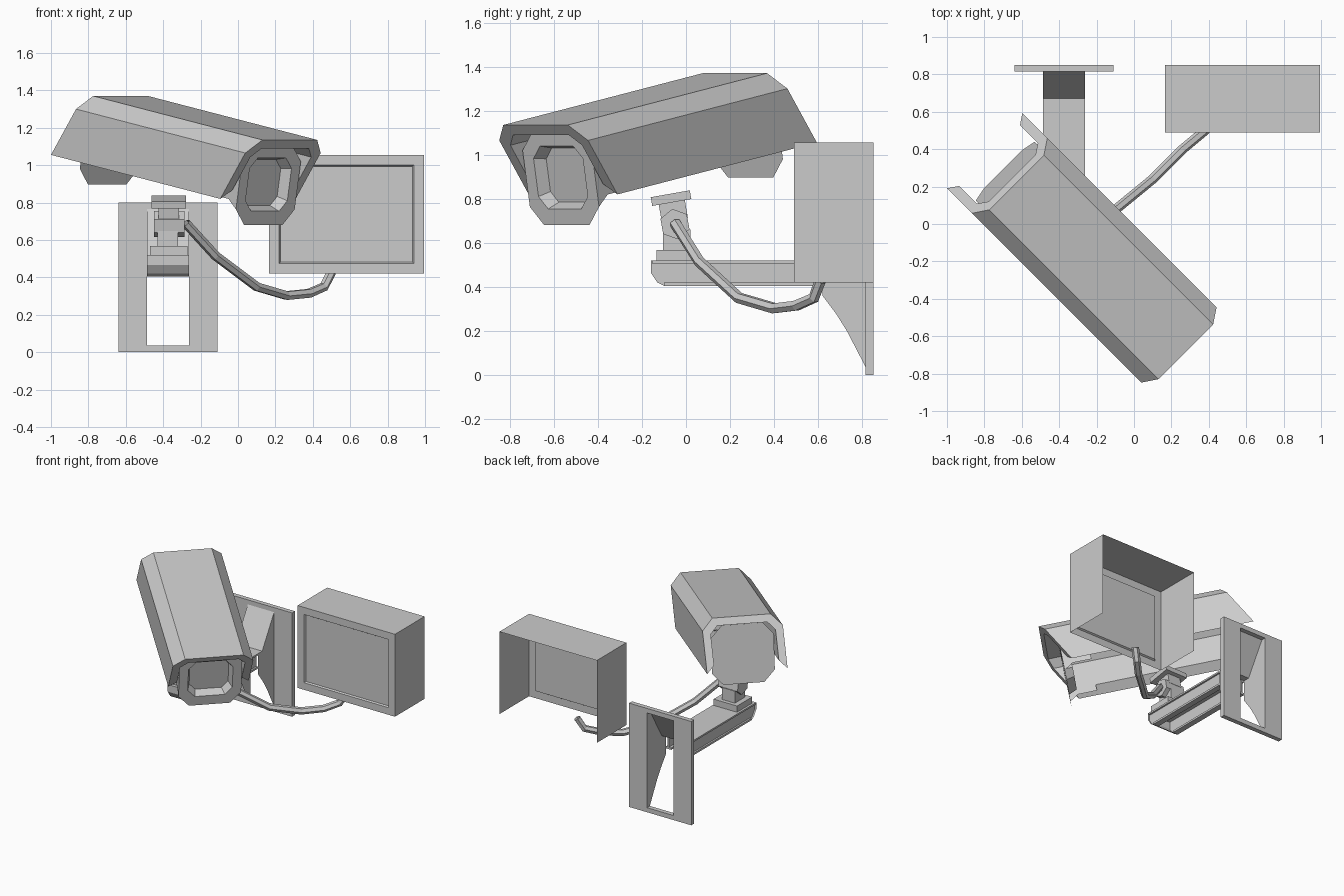
import bpy, bmesh, math
from mathutils import Vector, Matrix

if "Cube" in bpy.data.objects:
    bpy.data.objects.remove(bpy.data.objects["Cube"])


def make(name, verts, faces):
    me = bpy.data.meshes.new(name)
    me.from_pydata([tuple(v) for v in verts], [], faces)
    bm = bmesh.new()
    bm.from_mesh(me)
    bmesh.ops.recalc_face_normals(bm, faces=bm.faces)
    bm.to_mesh(me)
    bm.free()
    ob = bpy.data.objects.new(name, me)
    bpy.context.collection.objects.link(ob)
    return ob


def loft(name, loops, caps=(False, False), ring=False):
    n = len(loops[0])
    verts = [v for lp in loops for v in lp]
    count = len(loops)
    faces = []
    for k in range(count if ring else count - 1):
        a, b = k * n, ((k + 1) % count) * n
        faces += [(a + i, a + (i + 1) % n, b + (i + 1) % n, b + i) for i in range(n)]
    if caps[0]:
        faces.append(tuple(range(n)))
    if caps[1]:
        faces.append(tuple(range((count - 1) * n, count * n)))
    return make(name, verts, faces)


def prism(name, pts, vec):
    pts = [Vector(p) for p in pts]
    return loft(name, [pts, [p + Vector(vec) for p in pts]], (True, True))


def box(name, x, y, z):
    return prism(name, [(x[0], y[0], z[0]), (x[1], y[0], z[0]), (x[1], y[1], z[0]), (x[0], y[1], z[0])],
                 (0, 0, z[1] - z[0]))


# Camera frame: s across, h along the horizontal heading, tilted down
R = math.sqrt(0.5)
SC = -0.287
TILT = math.radians(10.4)


def shz(s, h, z):
    return Vector(((h + s + SC) * R, (s + SC - h) * R, z))


def cam(s, a, n):
    c, t = math.cos(TILT), math.sin(TILT)
    return shz(s, 0.478 + a * c + n * t, 0.68 - a * t + n * c)


def mirrored(half):
    return half + [(-p[0],) + tuple(p[1:]) for p in reversed(half)]


# Sun hood: slanted U profile swept backwards
outer = mirrored([(0.285, 0.438, 0.82), (0.285, 0.627, 1.065), (0.207, 0.679, 1.135)])
inner = mirrored([(0.23, 0.475, 0.867), (0.23, 0.61, 1.043), (0.178, 0.645, 1.09)])
hood = [shz(*p) for p in outer + inner[::-1]]
prism("sun_hood", hood, shz(0, -1.28, 0.235) - shz(0, 0, 0))


def octagon(w, lo, hi, ch, a):
    half = [(w - ch, lo), (w, lo + ch * 1.1), (w, hi - ch * 1.1), (w - ch, hi)]
    return [cam(s, a, n) for s, n in mirrored(half)]


# Front window frame with recessed glass
loft("window_frame", [octagon(0.222, 0, 0.43, 0.077, 0),
                      octagon(0.158, 0.075, 0.365, 0.052, 0),
                      octagon(0.138, 0.095, 0.345, 0.045, -0.06)], (False, True))
# Housing cheeks joining the frame to the hood
for sign, side in ((-1, "left"), (1, "right")):
    cheek = [(0, 0.085), (0, 0.345), (-0.2, 0.345), (-0.2, 0.13), (-0.065, 0.13)]
    make("housing_cheek_" + side, [cam(sign * 0.222, a, n) for a, n in cheek], [(0, 1, 2, 3, 4)])
# Rear cover
make("rear_cover", octagon(0.222, 0, 0.43, 0.077, -1.2), [tuple(range(8))])


# Wall plate with opening
def rect(x0, x1, z0, z1, y):
    return [(x0, y, z0), (x1, y, z0), (x1, y, z1), (x0, y, z1)]


loft("wall_plate", [rect(-0.64, -0.11, 0, 0.8, 0.815), rect(-0.64, -0.11, 0, 0.8, 0.85),
                    rect(-0.487, -0.263, 0.035, 0.765, 0.85),
                    rect(-0.487, -0.263, 0.035, 0.765, 0.815)], ring=True)

# Bracket arm: top and nose skin, side walls, lower rails, flared gussets
X0, X1 = -0.487, -0.263
skin = [(0.815, 0.765), (0.67, 0.52), (-0.16, 0.52), (-0.16, 0.465), (-0.13, 0.42), (-0.1, 0.405)]
make("arm_skin", [(x, y, z) for y, z in skin for x in (X0, X1)],
     [(2 * i, 2 * i + 1, 2 * i + 3, 2 * i + 2) for i in range(len(skin) - 1)])
wall = [(-0.16, 0.52), (-0.16, 0.465), (-0.13, 0.42), (-0.1, 0.405), (0.62, 0.405), (0.62, 0.52)]
gusset = [(0.62, 0.52), (0.62, 0.36), (0.68, 0.28), (0.73, 0.2), (0.815, 0.037), (0.815, 0.765), (0.67, 0.52)]
for x, d, side in ((X0, 1, "left"), (X1, -1, "right")):
    prism("arm_wall_" + side, [(x + d * 0.013, y, z) for y, z in wall], (d * 0.012, 0, 0))
    make("arm_gusset_" + side, [(x, y, z) for y, z in gusset], [tuple(range(len(gusset)))])
    xs = sorted((x, x + d * 0.045))
    box("arm_lower_rail_" + side, xs, (-0.1, 0.62), (0.405, 0.42))
    xs = sorted((x, x + d * 0.02))
    box("arm_upper_rail_" + side, xs, (-0.155, 0.62), (0.507, 0.52))

# Swivel head
box("swivel_base", (-0.47, -0.27), (-0.135, 0.05), (0.52, 0.568))
box("swivel_post", (-0.43, -0.32), (-0.105, 0.02), (0.565, 0.66))
hexagon = [(-0.45, -0.05 + 0.07 * math.cos(k * math.pi / 3 + 0.7),
            0.685 + 0.07 * math.sin(k * math.pi / 3 + 0.7)) for k in range(6)]
prism("swivel_joint", hexagon, (0.165, 0, 0))
tilt = Matrix.Translation((-0.37, -0.068, 0.803)) @ Matrix.Rotation(math.radians(10), 4, 'X')
for name, w, y, z in (("swivel_neck", 0.055, 0.06, (-0.1, 0)), ("swivel_top", 0.093, 0.09, (-0.02, 0.02))):
    box(name, (-w, w), (-y, y), z).data.transform(tilt)

# Cable
path = [(-0.28, -0.05, 0.69), (-0.12, 0.06, 0.515), (0.1, 0.24, 0.35), (0.26, 0.4, 0.303),
        (0.38, 0.5, 0.315), (0.46, 0.58, 0.35), (0.5, 0.61, 0.43)]
cu = bpy.data.curves.new("cable", 'CURVE')
cu.dimensions = '3D'
sp = cu.splines.new('POLY')
sp.points.add(len(path) - 1)
for p, co in zip(sp.points, path):
    p.co = (*co, 1)
cu.bevel_depth = 0.026
cu.bevel_resolution = 1
cable = bpy.data.objects.new("cable", cu)
bpy.context.collection.objects.link(cable)
bpy.context.view_layer.objects.active = cable
cable.select_set(True)
bpy.ops.object.convert(target='MESH')
for poly in cable.data.polygons:
    poly.use_smooth = False

# Junction box: open at back and bottom, grooved front door
A, B = (0.165, 0.995), (0.42, 1.055)


def door(inset, y):
    return rect(A[0] + inset, A[1] - inset, B[0] + inset, B[1] - inset, y)


loft("junction_box_door", [door(0, 0.49), door(0.055, 0.49), door(0.062, 0.502), door(0.075, 0.502)],
     (False, True))
back, front = rect(*A, *B, 0.85), rect(*A, *B, 0.49)
make("junction_box_shell", front + back, [(0, 3, 7, 4), (3, 2, 6, 7), (1, 2, 6, 5)])
